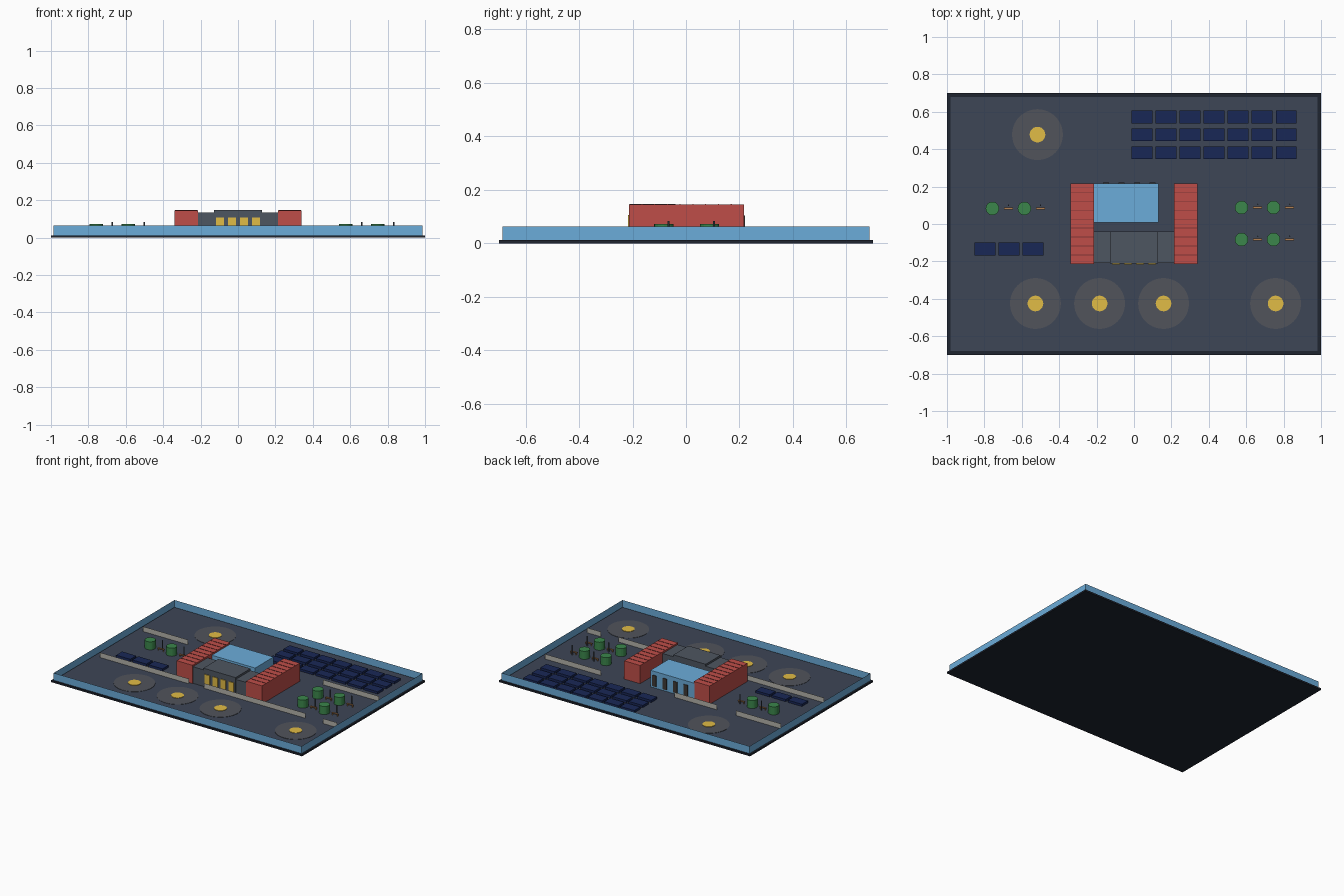
import bpy, math

if "Cube" in bpy.data.objects:
    bpy.data.objects.remove(bpy.data.objects["Cube"])

FLOOR = 0.014


def mat(name, r, g, b):
    m = bpy.data.materials.new(name)
    m.diffuse_color = (r ** 2.2, g ** 2.2, b ** 2.2, 1)
    m.use_nodes = True
    m.node_tree.nodes["Principled BSDF"].inputs["Base Color"].default_value = m.diffuse_color
    return m


BLACK = mat("base_dark", 0.14, 0.16, 0.2)
SLATE = mat("floor_slate", 0.25, 0.28, 0.34)
BLUE = mat("glass_blue", 0.42, 0.67, 0.85)
RED = mat("wing_red", 0.74, 0.31, 0.29)
DARKRED = mat("rib_red", 0.5, 0.22, 0.22)
GREY = mat("hall_grey", 0.31, 0.34, 0.38)
STONE = mat("fence_stone", 0.7, 0.69, 0.66)
NAVY = mat("panel_navy", 0.12, 0.17, 0.34)
DISC = mat("disc_grey", 0.32, 0.33, 0.36)
YELLOW = mat("warm_yellow", 0.88, 0.73, 0.28)
GREEN = mat("leaf_green", 0.24, 0.52, 0.3)
BROWN = mat("door_brown", 0.25, 0.23, 0.22)
WOOD = mat("bench_wood", 0.7, 0.5, 0.32)


def mesh_obj(name, verts, faces, m):
    me = bpy.data.meshes.new(name)
    me.from_pydata(verts, [], faces)
    me.materials.append(m)
    ob = bpy.data.objects.new(name, me)
    bpy.context.collection.objects.link(ob)
    return ob


def box(name, x0, x1, y0, y1, z0, z1, m):
    v = [(x, y, z) for x in (x0, x1) for y in (y0, y1) for z in (z0, z1)]
    f = [(0, 1, 3, 2), (4, 6, 7, 5), (0, 4, 5, 1), (2, 3, 7, 6), (0, 2, 6, 4), (1, 5, 7, 3)]
    return mesh_obj(name, v, f, m)


def cyl(name, x, y, r, z0, z1, m, n=24):
    ring = [(x + r * math.cos(2 * math.pi * i / n), y + r * math.sin(2 * math.pi * i / n)) for i in range(n)]
    v = [(a, b, z0) for a, b in ring] + [(a, b, z1) for a, b in ring]
    f = [(i, (i + 1) % n, n + (i + 1) % n, n + i) for i in range(n)]
    f += [tuple(range(n - 1, -1, -1)), tuple(range(n, 2 * n))]
    return mesh_obj(name, v, f, m)


def sheet(name, xa, ya, xb, yb, z0, z1, m):
    """Thin upright panel."""
    return mesh_obj(name, [(xa, ya, z0), (xb, yb, z0), (xb, yb, z1), (xa, ya, z1)], [(0, 1, 2, 3)], m)


# Base slab and floor
box("base_slab", -1, 1, -0.7, 0.7, 0, 0.012, BLACK)
box("floor", -0.98, 0.98, -0.68, 0.68, 0.01, FLOOR, SLATE)

# Outer glass walls
corners = [(-0.987, -0.687), (0.987, -0.687), (0.987, 0.687), (-0.987, 0.687)]
for i in range(4):
    sheet("outer_wall", *corners[i], *corners[(i + 1) % 4], 0.012, 0.064, BLUE)

# Inner fences with gateways
for y, spans in ((-0.23, ((-0.94, -0.23), (-0.11, 0.70), (0.84, 0.95))),
                 (0.26, ((-0.94, -0.58), (-0.43, -0.09), (0.495, 0.94)))):
    for a, b in spans:
        sheet("fence", a, y, b, y, FLOOR, 0.05, STONE)

# Red wings with roof ribs
for s in (-1, 1):
    a, b = sorted((s * 0.214, s * 0.34))
    box("wing", a, b, -0.213, 0.217, FLOOR, 0.145, RED)
    for i in range(1, 9):
        y = -0.213 + i * 0.43 / 9
        box("roof_rib", a + 0.002, b - 0.002, y - 0.002, y + 0.002, 0.144, 0.147, DARKRED)

# Front hall: low sides, taller middle, lit windows
for a, b in ((-0.214, -0.128), (0.128, 0.214)):
    box("hall_side", a, b, -0.208, -0.04, FLOOR, 0.133, GREY)
box("hall_centre", -0.128, 0.128, -0.211, -0.04, FLOOR, 0.147, GREY)
for i in range(4):
    x = -0.096 + i * 0.064
    box("lit_window", x - 0.021, x + 0.021, -0.216, -0.208, 0.025, 0.107, YELLOW)

# Glass hall at the back with doors
box("glass_hall", -0.22, 0.131, 0.008, 0.217, FLOOR, 0.133, BLUE)
for i in range(4):
    x = -0.15 + i * 0.083
    box("back_door", x - 0.016, x + 0.016, 0.212, 0.221, 0.025, 0.105, BROWN)

# Dark flat panels
spots = [(0.043 + 0.1285 * i, y) for i in range(7) for y in (0.572, 0.477, 0.381)]
spots += [(-0.797 + 0.1285 * i, -0.134) for i in range(3)]
for x, y in spots:
    box("panel", x - 0.056, x + 0.056, y - 0.034, y + 0.034, FLOOR, 0.03, NAVY)

# Floor discs with yellow centres
for x, y in ((-0.516, 0.478), (-0.527, -0.425), (-0.184, -0.425), (0.158, -0.425), (0.757, -0.425)):
    cyl("floor_disc", x, y, 0.136, 0.012, 0.016, DISC, 40)
    cyl("disc_centre", x, y, 0.042, 0.014, 0.019, YELLOW)

# Round shrubs, each with a bench and a post beside it
for x, y in ((-0.757, 0.083), (-0.586, 0.083), (0.575, 0.088), (0.746, 0.088), (0.575, -0.083), (0.746, -0.083)):
    cyl("shrub", x, y, 0.036, FLOOR, 0.072, GREEN, 20)
    bx = x + 0.086
    box("bench", bx - 0.024, bx + 0.024, y - 0.005, y + 0.005, 0.026, 0.032, WOOD)
    for s in (-1, 1):
        box("bench_leg", bx + s * 0.02 - 0.002, bx + s * 0.02 + 0.002, y - 0.004, y + 0.004, FLOOR, 0.026, WOOD)
    cyl("post", bx, y + 0.017, 0.004, FLOOR, 0.083, GREY, 8)
